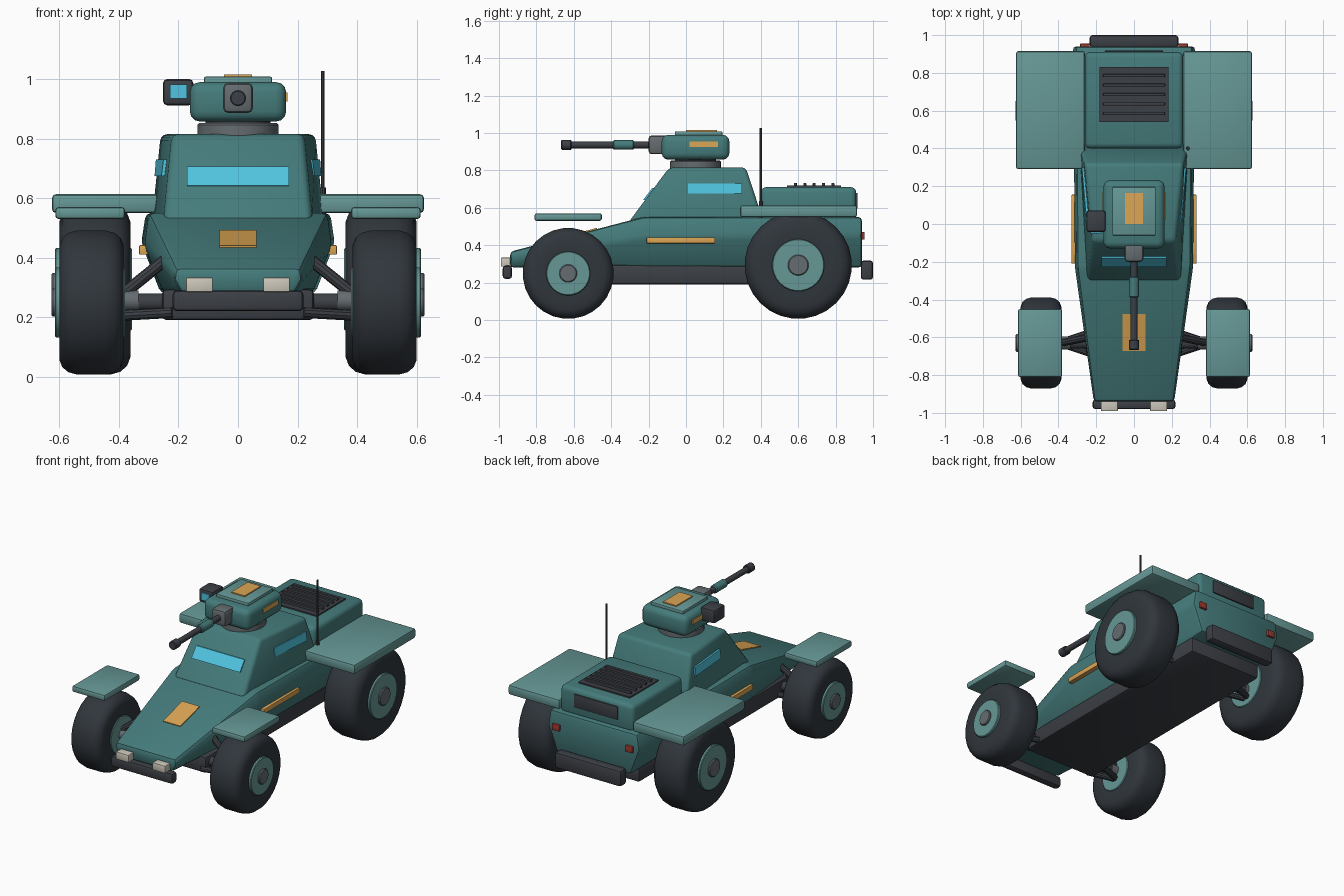
import bpy, bmesh, math
from mathutils import Vector

if "Cube" in bpy.data.objects:
    bpy.data.objects.remove(bpy.data.objects["Cube"])


def material(name, r, g, b):
    m = bpy.data.materials.new(name)
    m.diffuse_color = (r, g, b, 1)
    m.use_nodes = True
    m.node_tree.nodes["Principled BSDF"].inputs["Base Color"].default_value = m.diffuse_color
    return m


TEAL = material("teal", 0.06, 0.20, 0.20)
PALE = material("pale_teal", 0.13, 0.31, 0.30)
DARK = material("dark_metal", 0.045, 0.05, 0.06)
RUBBER = material("rubber", 0.03, 0.037, 0.046)
GREY = material("grey_metal", 0.13, 0.15, 0.16)
AMBER = material("amber", 0.72, 0.38, 0.09)
GLASS = material("glass", 0.08, 0.56, 0.75)
RED = material("red", 0.35, 0.04, 0.03)
LAMP = material("lamp", 0.62, 0.58, 0.50)


def finish(bm, name, mat, bevel=0, segs=2):
    bmesh.ops.recalc_face_normals(bm, faces=bm.faces)
    if bevel:
        bmesh.ops.bevel(bm, geom=bm.edges[:], offset=bevel, segments=segs,
                        profile=0.5, affect='EDGES', clamp_overlap=True)
    me = bpy.data.meshes.new(name)
    bm.to_mesh(me)
    bm.free()
    me.materials.append(mat)
    ob = bpy.data.objects.new(name, me)
    bpy.context.collection.objects.link(ob)
    bpy.ops.object.select_all(action='DESELECT')
    ob.select_set(True)
    bpy.context.view_layer.objects.active = ob
    bpy.ops.object.shade_smooth_by_angle(angle=math.radians(32))
    return ob


def loft(name, rings, mat, bevel=0, segs=2):
    """Skin a list of equal-length rings and cap both ends."""
    bm = bmesh.new()
    vs = [[bm.verts.new(p) for p in ring] for ring in rings]
    n = len(vs[0])
    for a, b in zip(vs, vs[1:]):
        for i in range(n):
            bm.faces.new((a[i], a[(i + 1) % n], b[(i + 1) % n], b[i]))
    bm.faces.new(vs[0])
    bm.faces.new(vs[-1])
    return finish(bm, name, mat, bevel, segs)


def box(name, x, y, z, mat, bevel=0, segs=2):
    rings = [[(x[0], y[0], h), (x[1], y[0], h), (x[1], y[1], h), (x[0], y[1], h)] for h in z]
    return loft(name, rings, mat, bevel, segs)


def prism(name, yz, half, mat, bevel=0):
    return loft(name, [[(x, y, z) for y, z in yz] for x in (-half, half)], mat, bevel)


def turned(name, start, axis, profile, mat, n=24):
    """Turn (distance, radius) pairs about an axis."""
    axis = Vector(axis).normalized()
    u = axis.orthogonal().normalized()
    v = axis.cross(u)
    rings = [[Vector(start) + axis * d + r * (u * math.cos(2 * math.pi * i / n) + v * math.sin(2 * math.pi * i / n))
              for i in range(n)] for d, r in profile]
    return loft(name, rings, mat)


def rod(name, a, b, r, mat, n=16, c=0.0):
    d = Vector(b) - Vector(a)
    prof = [(0, r), (d.length, r)]
    if c:
        prof = [(0, r - c), (c, r), (d.length - c, r), (d.length, r - c)]
    return turned(name, a, d, prof, mat, n)


# hull: hexagonal sections (y, bottom, chine, top half widths, then heights)
def section(y, wb, wc, wt, zb, zc, zt):
    return [(-wb, y, zb), (wb, y, zb), (wc, y, zc), (wt, y, zt), (-wt, y, zt), (-wc, y, zc)]


loft("hull", [section(-0.94, 0.19, 0.215, 0.21, 0.28, 0.325, 0.365),
              section(-0.23, 0.25, 0.315, 0.30, 0.28, 0.44, 0.55),
              section(0.94, 0.26, 0.325, 0.31, 0.28, 0.45, 0.55)], TEAL, 0.018)
box("belly_plate", (-0.255, 0.255), (-0.69, 0.84), (0.19, 0.295), DARK, 0.015)

# cabin and engine deck
loft("cabin", [[(-0.25, -0.305, 0.525), (0.25, -0.305, 0.525), (0.29, 0.415, 0.525), (-0.29, 0.415, 0.525)],
               [(-0.22, -0.09, 0.815), (0.22, -0.09, 0.815), (0.262, 0.32, 0.815), (-0.262, 0.32, 0.815)]],
     TEAL, 0.022, 3)
box("engine_deck", (-0.26, 0.26), (0.40, 0.91), (0.53, 0.71), TEAL, 0.028, 3)
box("engine_grille", (-0.183, 0.183), (0.54, 0.83), (0.69, 0.718), DARK)
for i in range(5):
    y = 0.585 + 0.05 * i
    box("grille_slat", (-0.163, 0.163), (y - 0.008, y + 0.008), (0.71, 0.732), DARK, 0.003)
box("rear_vent", (-0.155, 0.155), (0.89, 0.918), (0.595, 0.68), DARK, 0.004)

# windows and amber panels
prism("windscreen", [(-0.20, 0.635), (-0.228, 0.643), (-0.180, 0.706), (-0.15, 0.70)], 0.172, GLASS)
prism("nose_panel", [(-0.67, 0.42), (-0.673, 0.440), (-0.477, 0.492), (-0.475, 0.47)], 0.062, AMBER)


def cabin_half_width(y, z):
    low = 0.25 + 0.04 * (y + 0.305) / 0.72
    high = 0.22 + 0.042 * (y + 0.09) / 0.41
    return low + (high - low) * (z - 0.525) / 0.29


for s in (-1, 1):
    corners = [(0.01, 0.675), (0.30, 0.675), (0.30, 0.73), (0.01, 0.73)]
    loft("side_window", [[(s * (cabin_half_width(y, z) + d), y, z) for y, z in corners]
                         for d in (-0.015, 0.009)], GLASS)

    def side_box(name, x, y, z, mat, bevel=0):
        return box(name, sorted((s * x[0], s * x[1])), y, z, mat, bevel)

    side_box("side_stripe", (0.29, 0.332), (-0.21, 0.155), (0.41, 0.442), AMBER, 0.003)
    side_box("turret_stripe", (0.15, 0.167), (0.02, 0.17), (0.925, 0.955), AMBER)
    side_box("rear_fender", (0.26, 0.625), (0.29, 0.915), (0.55, 0.613), PALE, 0.013)
    side_box("front_fender", (0.38, 0.614), (-0.81, -0.45), (0.53, 0.57), PALE, 0.011)
    side_box("headlight", (0.085, 0.175), (-0.99, -0.92), (0.285, 0.333), LAMP, 0.004)
    side_box("tail_light", (0.235, 0.285), (0.93, 0.955), (0.43, 0.47), RED, 0.003)

    # wheels: label, y, radius, inner x, outer x, rim radius, cap radius
    for label, y, r, xi, xo, rim, cap in (("front", -0.63, 0.243, 0.385, 0.60, 0.118, 0.048),
                                          ("rear", 0.60, 0.287, 0.362, 0.60, 0.140, 0.056)):
        z, w = r + 0.006, xo - xi
        side = [(0.0, 0.58), (0.0, 0.80), (0.045, 0.90), (0.14, 0.97), (0.27, 1.0)]
        prof = [(w * a, r * b) for a, b in side]
        prof += [(w * (1 - a), r * b) for a, b in reversed(side)]
        turned(label + "_tyre", (s * xi, y, z), (s, 0, 0), prof, RUBBER, 28)
        rod(label + "_rim", (s * (xi - 0.005), y, z), (s * 0.615, y, z), rim, PALE, 28, 0.004)
        rod(label + "_hub_cap", (s * 0.59, y, z), (s * 0.627, y, z), cap, GREY, 20, 0.005)
        # suspension
        rod(label + "_axle", (s * 0.1, y, 0.25), (s * 0.40, y, 0.25), 0.03, DARK)
        rod(label + "_knuckle", (s * 0.335, y, 0.255), (s * 0.41, y, 0.255), 0.035, GREY)
        rod(label + "_upper_arm", (s * 0.235, y + 0.03, 0.40), (s * 0.39, y, 0.275), 0.02, DARK, 10)
        for dy in (-0.06, 0.06):
            rod(label + "_lower_arm", (s * 0.22, y + dy, 0.215), (s * 0.40, y, 0.205), 0.018, DARK, 10)

# bumpers
box("front_bumper", (-0.22, 0.22), (-0.98, -0.93), (0.22, 0.29), DARK, 0.015)
box("rear_bumper", (-0.235, 0.235), (0.935, 1.0), (0.215, 0.318), DARK, 0.015)

# turret
rod("turret_ring", (0, 0.05, 0.80), (0, 0.05, 0.852), 0.136, GREY, 32, 0.006)
rod("turret_neck", (0, 0.05, 0.84), (0, 0.05, 0.88), 0.11, DARK, 32)
box("turret", (-0.162, 0.162), (-0.13, 0.232), (0.857, 0.99), TEAL, 0.035, 3)
box("hatch", (-0.115, 0.115), (-0.06, 0.195), (0.98, 1.008), PALE, 0.006)
box("hatch_panel", (-0.047, 0.047), (0.0, 0.165), (1.0, 1.015), AMBER)
box("sensor_box", (-0.252, -0.15), (-0.042, 0.072), (0.912, 1.0), DARK, 0.014)
box("sensor_lens", (-0.229, -0.171), (-0.05, -0.03), (0.934, 0.981), GLASS)

# gun
box("gun_mantlet", (-0.05, 0.05), (-0.20, -0.10), (0.886, 0.987), GREY, 0.017)
rod("gun_barrel", (0, -0.64, 0.936), (0, -0.15, 0.936), 0.018, DARK)
rod("gun_sleeve", (0, -0.39, 0.936), (0, -0.278, 0.936), 0.026, TEAL, 16, 0.006)
rod("gun_muzzle", (0, -0.667, 0.936), (0, -0.613, 0.936), 0.027, DARK, 16, 0.004)

# antenna
rod("antenna_base", (0.285, 0.40, 0.54), (0.285, 0.40, 0.635), 0.011, DARK, 10)
rod("antenna", (0.285, 0.40, 0.60), (0.285, 0.40, 1.027), 0.006, DARK, 8)
